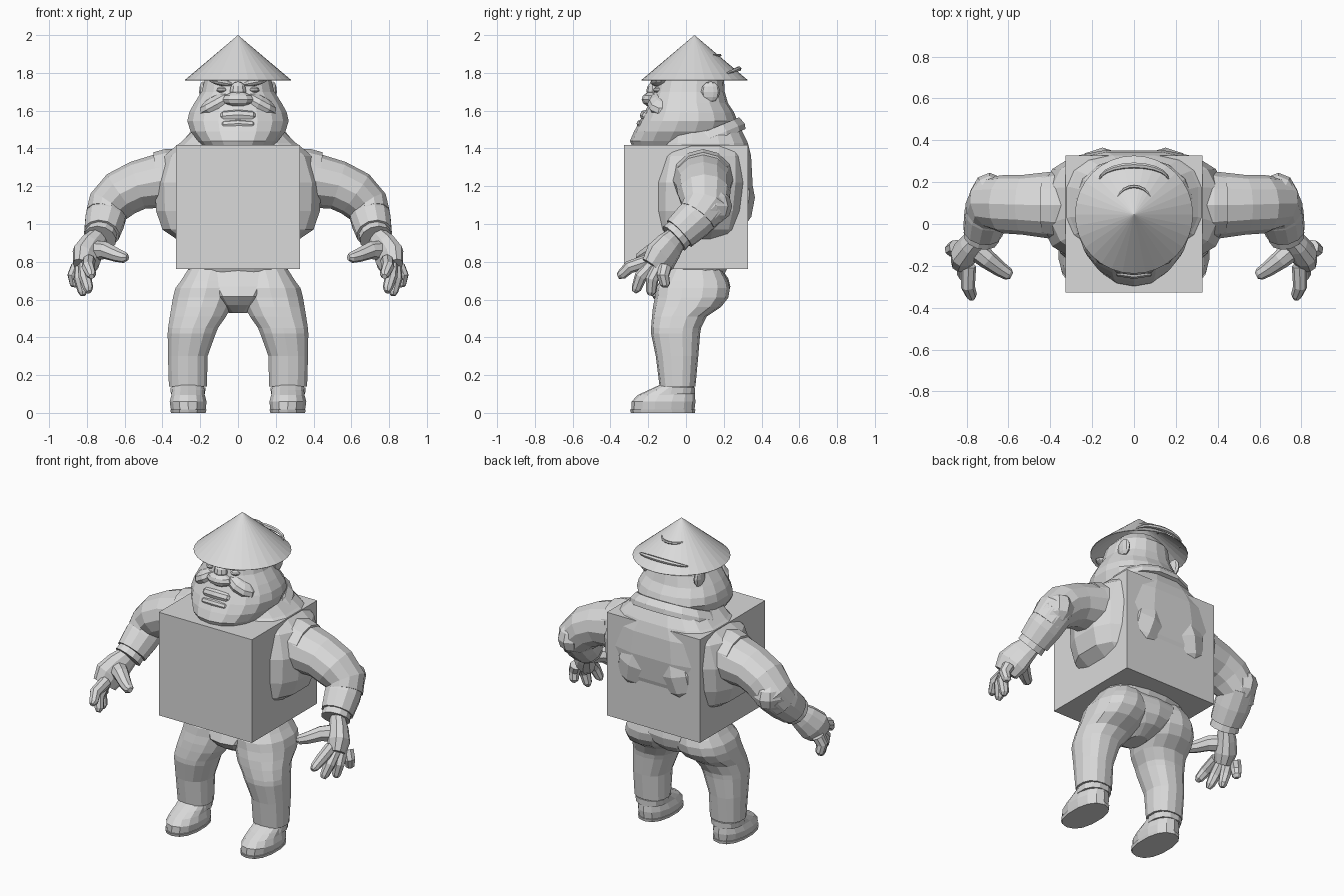
import bpy, bmesh, math
from mathutils import Vector, Matrix

cube = bpy.data.objects.get("Cube")
if cube:
    bpy.data.objects.remove(cube, do_unlink=True)

grey = bpy.data.materials.new("plain_grey")
grey.use_nodes = True
GREY = (0.7, 0.7, 0.7, 1)
grey.diffuse_color = GREY
grey.node_tree.nodes["Principled BSDF"].inputs["Base Color"].default_value = GREY


def finish(name, bm):
    bmesh.ops.recalc_face_normals(bm, faces=bm.faces)
    mesh = bpy.data.meshes.new(name)
    bm.to_mesh(mesh)
    bm.free()
    mesh.materials.append(grey)
    ob = bpy.data.objects.new(name, mesh)
    bpy.context.collection.objects.link(ob)
    return ob


def skin(name, rings):
    """Join rings of points into a closed, capped surface."""
    bm = bmesh.new()
    loops = [[bm.verts.new(p) for p in ring] for ring in rings]
    n = len(loops[0])
    for a, b in zip(loops, loops[1:]):
        for i in range(n):
            j = (i + 1) % n
            bm.faces.new((a[i], a[j], b[j], b[i]))
    bm.faces.new(loops[0])
    bm.faces.new(loops[-1])
    return finish(name, bm)


def power(v, p):
    return math.copysign(abs(v) ** p, v)


def loft(name, rows, sides=14, p=0.85, side=1, tilt=0):
    """Stack rounded sections; each row is z, centre x, half width, front y, back y."""
    rings = []
    for z, cx, rx, y0, y1 in rows:
        ring = []
        for i in range(sides):
            a = math.tau * (i + 0.5) / sides
            dy = power(math.sin(a), p) * (y1 - y0) / 2
            ring.append((side * (cx + rx * power(math.cos(a), p)), (y0 + y1) / 2 + dy, z + tilt * dy))
        rings.append(ring)
    return skin(name, rings)


def tube(name, path, sides=10, side=1, flat=1):
    """Sweep a circle along a path; each stop is x, y, z, radius; flat scales it sideways."""
    pts = [Vector((side * x, y, z)) for x, y, z, r in path]
    rings, last = [], None
    for i, c in enumerate(pts):
        d = pts[min(i + 1, len(pts) - 1)] - pts[max(i - 1, 0)]
        q = last.rotation_difference(d) @ q if last else d.to_track_quat('Z', 'Y')
        last = d
        r = path[i][3]
        angles = [math.tau * k / sides for k in range(sides)]
        rings.append([c + q @ Vector((flat * r * math.cos(a), r * math.sin(a), 0)) for a in angles])
    return skin(name, rings)


def ball(name, loc, size, rot=0):
    bm = bmesh.new()
    bmesh.ops.create_uvsphere(bm, u_segments=10, v_segments=6, radius=1)
    bm.transform(Matrix.Translation(loc) @ Matrix.Rotation(rot, 4, 'Y') @ Matrix.Diagonal((*size, 1)))
    return finish(name, bm)


# Large box around the body
bm = bmesh.new()
bmesh.ops.create_cube(bm, size=0.655, matrix=Matrix.Translation((0, 0, 1.09)))
finish("body_box", bm)

# Torso, hem, collar and pelvis
loft("torso", [(.74, 0, .26, -.1, .2), (.85, 0, .3, -.15, .25), (.92, 0, .33, -.18, .29),
               (.97, 0, .405, -.19, .31), (1.07, 0, .44, -.2, .338), (1.22, 0, .445, -.2, .356),
               (1.36, 0, .4, -.17, .348), (1.43, 0, .31, -.12, .33), (1.53, 0, .2, -.1, .28)], 16, .7)
loft("jacket_hem", [(.725, 0, .25, -.09, .2), (.78, 0, .27, -.12, .23)], 16)
loft("collar", [(1.4, 0, .29, -.18, .32), (1.43, 0, .285, -.18, .315),
                (1.475, 0, .25, -.15, .285)], 16, .9, tilt=.42)
loft("pelvis", [(.53, 0, .05, -.07, .09), (.57, 0, .1, -.14, .18), (.615, 0, .15, -.178, .222),
                (.67, 0, .2, -.155, .235), (.71, 0, .22, -.13, .225), (.76, 0, .25, -.1, .19)], 14, .75)

# Head with heavy jaw and neck roll
loft("head", [(1.4, 0, .18, -.28, .2), (1.44, 0, .215, -.297, .23), (1.49, 0, .255, -.275, .26),
              (1.545, 0, .272, -.245, .272), (1.59, 0, .262, -.22, .255), (1.64, 0, .235, -.195, .222),
              (1.7, 0, .195, -.175, .205), (1.78, 0, .175, -.155, .2), (1.84, 0, .12, -.08, .15)], 18, .9)
ball("nose", (0, -.18, 1.66), (.085, .055, .04))
ball("nose_bridge", (0, -.165, 1.705), (.045, .045, .05))
for name, z, y, r in (("upper_lip", 1.575, -.215, .03), ("lower_lip", 1.53, -.24, .022)):
    tube(name, [(-.13, y + .05, z - .03, .01), (-.07, y + .01, z - .005, r), (0, y, z, r),
                (.07, y + .01, z - .005, r), (.13, y + .05, z - .03, .01)], 8)

# Conical hat with two raised crescents at the back
bm = bmesh.new()
bmesh.ops.create_cone(bm, cap_ends=False, segments=32, radius1=.282, radius2=0, depth=.238,
                      matrix=Matrix.Translation((0, .045, 1.881)))
bmesh.ops.remove_doubles(bm, verts=bm.verts, dist=.0001)
hat = finish("straw_hat", bm)
rim = hat.modifiers.new("thickness", 'SOLIDIFY')
rim.thickness = .004


def crescent(name, width, y, depth, z, rise, radius):
    path = []
    for i in range(11):
        a = math.pi * i / 10
        s = math.sin(a)
        path.append((width * math.cos(a), y + depth * s, z + rise * s, radius * (.25 + .75 * s)))
    tube(name, path, 6)


crescent("hat_large_crescent", .165, .21, .07, 1.795, .027, .014)
crescent("hat_small_crescent", .08, .11, .07, 1.9, -.007, .008)

for side, label in ((1, "left"), (-1, "right")):
    # Face details
    ball(label + "_ear", (side * .185, .13, 1.7), (.022, .05, .055))
    ball(label + "_cheek", (side * .11, -.12, 1.635), (.11, .085, .05), side * .5)
    ball(label + "_brow", (side * .09, -.145, 1.75), (.07, .045, .018), side * -.2)
    ball(label + "_eye", (side * .085, -.145, 1.71), (.03, .03, .016))

    # Muscle on the back
    ball(label + "_back_muscle", (side * .15, .22, 1.14), (.15, .145, .21), side * -.25)

    # Sleeve and cuff
    tube(label + "_shoulder", [(.28, .09, 1.235, .162), (.38, .09, 1.235, .162), (.435, .09, 1.23, .15)],
         12, side)
    tube(label + "_upper_arm", [(.4, .09, 1.23, .145), (.53, .092, 1.205, .13), (.62, .095, 1.16, .127),
                                (.69, .1, 1.09, .115), (.71, .06, 1.04, .1)], 12, side, 1.1)
    ball(label + "_elbow", (side * .69, .125, 1.095), (.095, .12, .1))
    tube(label + "_forearm", [(.68, .13, 1.1, .105), (.705, .04, 1.02, .108), (.722, -.035, .95, .096)],
         12, side)
    tube(label + "_cuff", [(.722, -.035, .95, .084), (.73, -.063, .924, .087)], 12, side)

    # Hand with fanned fingers
    tube(label + "_palm", [(.735, -.05, .925, .066), (.77, -.09, .88, .085), (.803, -.135, .825, .098),
                           (.817, -.175, .77, .075)], 10, side, .68)
    tips = (("index", .775, -.36, .722), ("middle", .79, -.275, .64),
            ("ring", .82, -.19, .622), ("little", .866, -.11, .665))
    for k, (finger, x, y, z) in enumerate(tips):
        base = Vector((.79 + k * .02, -.2 + k * .03, .805 - k * .01))
        tip = Vector((x, y, z))
        mid = base.lerp(tip, .55) + Vector((.012, -.012, .012))
        tube(label + "_" + finger + "_finger",
             [(*base, .036), (*mid, .034), (*base.lerp(tip, .88), .027), (*tip, .014)], 8, side)
    tube(label + "_thumb", [(.77, -.11, .86, .055), (.7, -.17, .86, .046), (.64, -.215, .835, .037),
                            (.6, -.24, .823, .03), (.585, -.248, .823, .016)], 8, side)

    # Trouser leg
    loft(label + "_leg", [(.14, .265, .103, -.14, .05), (.3, .266, .107, -.16, .065),
                          (.42, .245, .13, -.185, .075), (.45, .238, .135, -.185, .08),
                          (.51, .212, .152, -.18, .11), (.56, .195, .161, -.175, .185),
                          (.61, .18, .168, -.165, .224), (.66, .167, .168, -.16, .232),
                          (.7, .16, .145, -.135, .222), (.77, .14, .12, -.09, .18)], 14, .85, side)

    # Shoe, sole and ankle
    loft(label + "_sole", [(0, .263, .094, -.292, .047), (.018, .263, .098, -.297, .05)], 14, .85, side)
    loft(label + "_shoe", [(.016, .263, .094, -.29, .045), (.06, .264, .1, -.288, .05),
                           (.095, .264, .09, -.255, .047), (.12, .264, .088, -.2, .045),
                           (.15, .265, .085, -.135, .04)], 14, .9, side)
    loft(label + "_ankle_band", [(.1, .265, .093, -.15, .05), (.135, .265, .096, -.135, .05)],
         12, .85, side)
